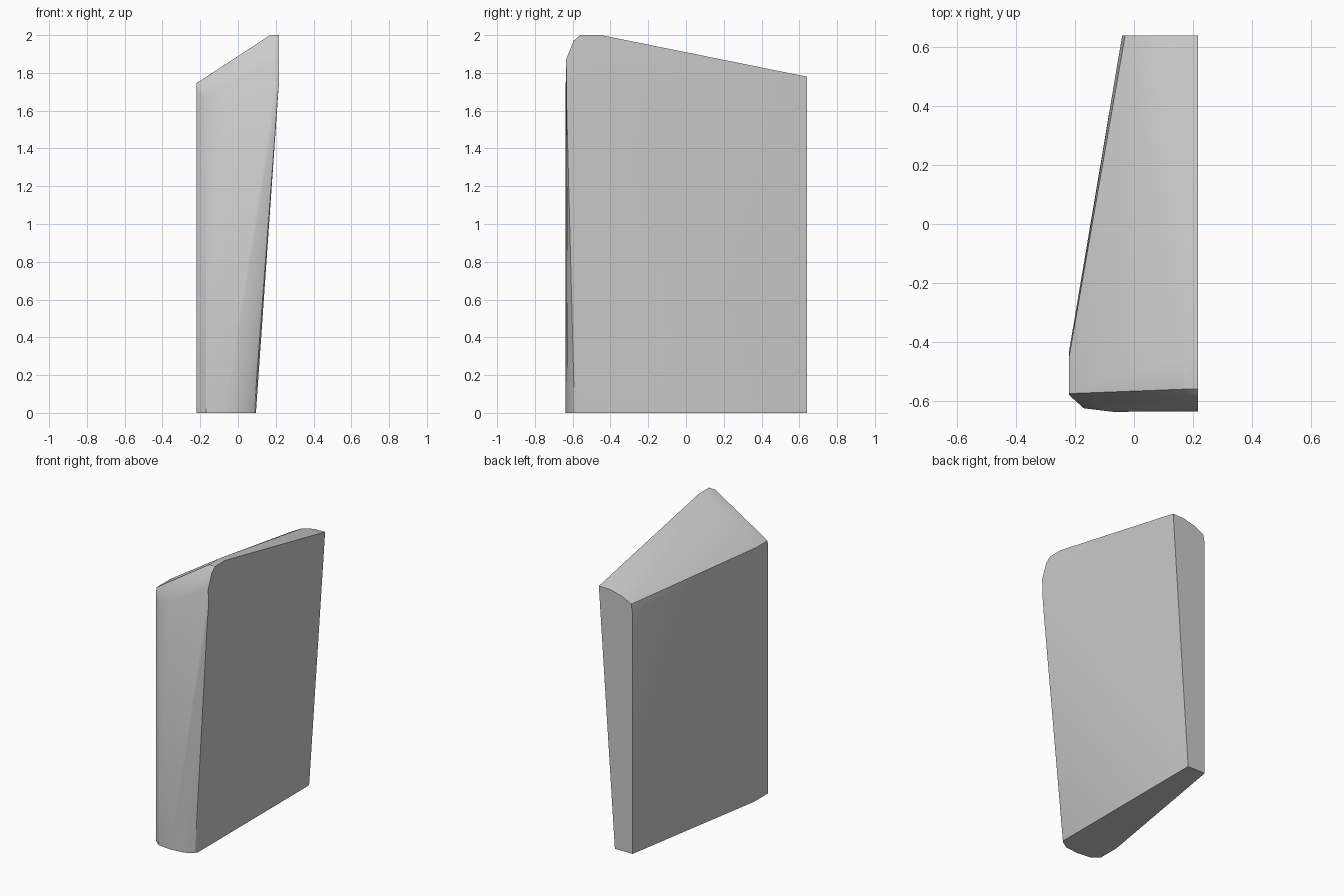
import bpy, bmesh, math

if "Cube" in bpy.data.objects:
    bpy.data.objects.remove(bpy.data.objects["Cube"])

# Outline of the foot of the block (x, y)
foot = [(-0.22, -0.43), (-0.22, -0.58), (-0.17, -0.625), (-0.07, -0.637),
        (0.03, -0.625), (0.085, -0.59), (0.095, -0.57), (0.095, 0.64), (-0.04, 0.64)]

# Straight upper rim under the rounded top edges
rim = [(-0.22, -0.43, 1.66), (-0.22, -0.58, 1.70), (-0.17, -0.625, 1.67),
       (-0.07, -0.637, 1.72), (0.207, -0.632, 1.63), (0.217, -0.635, 1.87),
       (0.217, -0.632, 1.75), (0.207, 0.64, 1.63), (-0.04, 0.64, 1.66)]

# Sloping crown, front to back
crown = [(-0.22, -0.575, 1.745), (-0.22, -0.45, 1.745), (-0.205, -0.43, 1.755),
         (0.217, -0.595, 1.97), (0.217, -0.56, 2.0), (0.17, -0.56, 2.0),
         (0.217, -0.45, 2.0), (0.17, -0.45, 2.0),
         (0.217, 0.64, 1.78), (0.13, 0.64, 1.778), (0.04, 0.64, 1.757), (-0.03, 0.64, 1.72)]

# Wrap one skin around the outlines
bm = bmesh.new()
for p in [(x, y, 0) for x, y in foot] + rim + crown:
    bm.verts.new(p)
hull = bmesh.ops.convex_hull(bm, input=bm.verts[:])
spare = {g for g in hull["geom_interior"] + hull["geom_unused"]
         if isinstance(g, bmesh.types.BMVert)}
bmesh.ops.delete(bm, geom=list(spare), context='VERTS')
bmesh.ops.dissolve_limit(bm, angle_limit=math.radians(0.5), verts=bm.verts[:], edges=bm.edges[:])
bmesh.ops.recalc_face_normals(bm, faces=bm.faces[:])

mesh = bpy.data.meshes.new("wedge_block")
bm.to_mesh(mesh)
bm.free()
block = bpy.data.objects.new("wedge_block", mesh)
bpy.context.collection.objects.link(block)

# Plain grey finish
grey = bpy.data.materials.new("light_grey")
grey.diffuse_color = (0.6, 0.6, 0.6, 1)
grey.use_nodes = True
grey.node_tree.nodes["Principled BSDF"].inputs["Base Color"].default_value = grey.diffuse_color
mesh.materials.append(grey)

# Smooth the rounded corners, keep hard edges
bpy.context.view_layer.objects.active = block
block.select_set(True)
bpy.ops.object.shade_smooth_by_angle(angle=math.radians(30))
